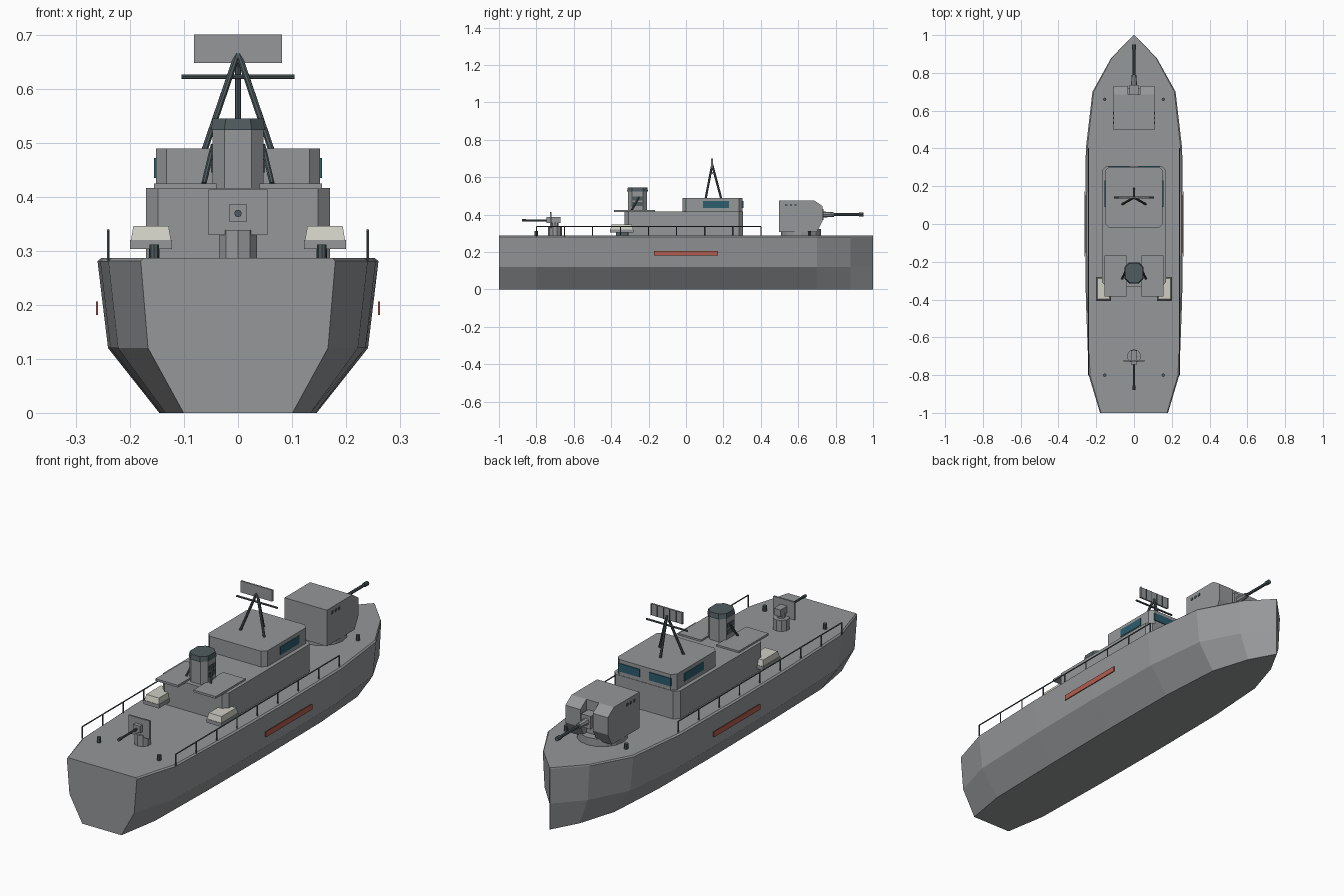
import bpy, bmesh, math
from mathutils import Vector

if "Cube" in bpy.data.objects:
    bpy.data.objects.remove(bpy.data.objects["Cube"], do_unlink=True)


def material(name, r, g, b):
    m = bpy.data.materials.new(name)
    m.use_nodes = True
    m.diffuse_color = (r, g, b, 1)
    m.node_tree.nodes["Principled BSDF"].inputs["Base Color"].default_value = (r, g, b, 1)
    return m


GREY = material("hull grey", 0.30, 0.31, 0.32)
DARK = material("dark steel", 0.08, 0.105, 0.115)
GLASS = material("window teal", 0.025, 0.11, 0.155)
RED = material("stripe red", 0.45, 0.11, 0.075)
WHITE = material("boat white", 0.62, 0.62, 0.55)


def finish(name, bm, mat):
    bmesh.ops.recalc_face_normals(bm, faces=bm.faces)
    mesh = bpy.data.meshes.new(name)
    bm.to_mesh(mesh)
    bm.free()
    mesh.materials.append(mat)
    ob = bpy.data.objects.new(name, mesh)
    bpy.context.scene.collection.objects.link(ob)
    return ob


def box(name, x, y, z, mat=GREY, corner=0, taper=1):
    """Box from ranges, with optional chamfered upright edges and tapered top."""
    bm = bmesh.new()
    bmesh.ops.create_cube(bm, size=1)
    mid = Vector([(a + b) / 2 for a, b in (x, y, z)])
    size = Vector([b - a for a, b in (x, y, z)])
    for v in bm.verts:
        k = taper if v.co.z > 0 else 1
        v.co = mid + Vector((v.co.x * size.x * k, v.co.y * size.y * k, v.co.z * size.z))
    if corner:
        upright = [e for e in bm.edges if abs(e.verts[0].co.z - e.verts[1].co.z) > size.z / 2]
        bmesh.ops.bevel(bm, geom=upright, offset=corner, segments=1, affect='EDGES')
    return finish(name, bm, mat)


def rod(name, a, b, r, mat=DARK, sides=8, r2=None):
    """Cylinder or cone between two points."""
    a, b = Vector(a), Vector(b)
    bm = bmesh.new()
    bmesh.ops.create_cone(bm, cap_ends=True, segments=sides, radius1=r,
                          radius2=r if r2 is None else r2, depth=(b - a).length)
    bm.transform((b - a).to_track_quat('Z', 'Y').to_matrix().to_4x4())
    bmesh.ops.translate(bm, verts=bm.verts, vec=(a + b) / 2)
    return finish(name, bm, mat)


def prism(name, profile, x0, x1, mat=GREY):
    """Side profile (y, z) extruded across x."""
    bm = bmesh.new()
    face = bm.faces.new([bm.verts.new((x0, y, z)) for y, z in profile])
    new = bmesh.ops.extrude_face_region(bm, geom=[face])["geom"]
    bmesh.ops.translate(bm, vec=(x1 - x0, 0, 0),
                        verts=[g for g in new if isinstance(g, bmesh.types.BMVert)])
    return finish(name, bm, mat)


def pair(a, b, s):
    return tuple(sorted((a * s, b * s)))


# Hull lofted through stations from stern to bow
stations = [(-1, .18), (-.8, .24), (-.4, .255), (0, .26), (.4, .255),
            (.7, .22), (.88, .12), (1, .002)]
section = [(.56, 0), (.925, .12), (1, .281), (.97, .287)]
bm = bmesh.new()
rings = []
for y, w in stations:
    half = [(k * w, z) for k, z in section]
    loop = half + [(-x, z) for x, z in reversed(half)]
    rings.append([bm.verts.new((x, y, z)) for x, z in loop])
n = len(rings[0])
for a, b in zip(rings, rings[1:]):
    for i in range(n):
        j = (i + 1) % n
        bm.faces.new((a[i], a[j], b[j], b[i]))
bm.faces.new(rings[0])
bm.faces.new(rings[-1])
finish("hull", bm, GREY)

# Deckhouse and bridge
box("deckhouse", (-.17, .17), (-.33, .305), (.285, .416), corner=.022)
box("bridge", (-.152, .152), (-.02, .303), (.415, .489), corner=.02)
for s in (-1, 1):
    box("bridge_side_window", pair(.15, .155, s), (.09, .23), (.435, .472), GLASS)
    box("bridge_forward_window", pair(.025, .135, s), (.3, .307), (.435, .472), GLASS)

# Funnel with cap, louvres and pipes
box("funnel", (-.047, .047), (-.31, -.208), (.414, .525), corner=.022)
box("funnel_cap", (-.05, .05), (-.315, -.203), (.523, .545), DARK, corner=.024, taper=.93)
for s in (-1, 1):
    for z in (.445, .475):
        box("funnel_louvre", pair(.045, .05, s), (-.285, -.233), (z, z + .022), DARK)
    rod("funnel_pipe", (.063 * s, -.29, .425), (.046 * s, -.25, .495), .005)
    box("funnel_platform", pair(.04, .155, s), (-.385, -.167), (.414, .424))

# Tripod mast with yard and radar
top = (0, .14, .667)
for foot in ((.062, .105, .486), (-.062, .105, .486), (0, .188, .486)):
    rod("mast_leg", foot, top, .006)
rod("mast_yard", (-.105, .14, .622), (.105, .14, .622), .0045)
box("radar_panel", (-.081, .081), (.134, .142), (.647, .70))
for i in range(6):
    x = -.08 + i * .032
    box("radar_rib", (x - .0015, x + .0015), (.141, .145), (.647, .70), DARK)

# Main gun: drum, house with two cheeks, mantlet and barrel
rod("main_gun_drum", (0, .615, .285), (0, .615, .322), .108, GREY, 16)
back = [(.497, .308), (.497, .476), (.685, .476)]
cheek = back + [(.73, .445), (.73, .365), (.70, .308)]
slot = back + [(.685, .308)]
for s in (-1, 1):
    prism("main_gun_cheek", cheek, .032 * s, .109 * s)
    for y in (.53, .555, .58):
        box("main_gun_port", pair(.107, .112, s), (y, y + .012), (.445, .457), DARK)
prism("main_gun_house", slot, -.032, .032)
box("main_gun_mantlet", (-.024, .024), (.68, .735), (.37, .43))
rod("main_gun_sleeve", (0, .72, .4), (0, .79, .4), .017, GREY, 8, .012)
rod("main_gun_barrel", (0, .78, .4), (0, .945, .4), .007)
rod("main_gun_muzzle", (0, .925, .4), (0, .95, .4), .01)

# Stern gun: pedestal, breech, shield and barrel
rod("stern_gun_pedestal", (0, -.70, .285), (0, -.70, .338), .037, GREY, 10)
rod("stern_gun_post", (0, -.70, .335), (0, -.70, .36), .018, GREY)
box("stern_gun_breech", (-.017, .017), (-.745, -.67), (.354, .386))
box("stern_gun_shield", (-.055, .055), (-.727, -.719), (.329, .413))
rod("stern_gun_barrel", (0, -.74, .369), (0, -.875, .369), .005)
rod("stern_gun_muzzle", (0, -.855, .369), (0, -.878, .369), .007)

for s in (-1, 1):
    # Ship's boats on cradles
    box("boat_cradle", pair(.145, .165, s), (-.375, -.31), (.285, .305), DARK)
    box("boat_base", pair(.122, .2, s), (-.407, -.28), (.303, .32))
    box("boat_body", pair(.124, .198, s), (-.405, -.282), (.32, .346), WHITE, taper=.88)

    # Side stripe
    box("side_stripe", pair(.259, .263, s), (-.171, .171), (.181, .206), RED)

    # Mooring bollards
    for y in (-.8, .66):
        rod("bollard", (.155 * s, y, .285), (.155 * s, y, .312), .009)

    # Deck railing
    x = .24 * s
    for i in range(9):
        y = -.8 + i * .15
        rod("railing_post", (x, y, .282), (x, y, .337), .003, DARK, 6)
    rod("railing_top", (x, -.8, .337), (x, .4, .337), .003, DARK, 6)
